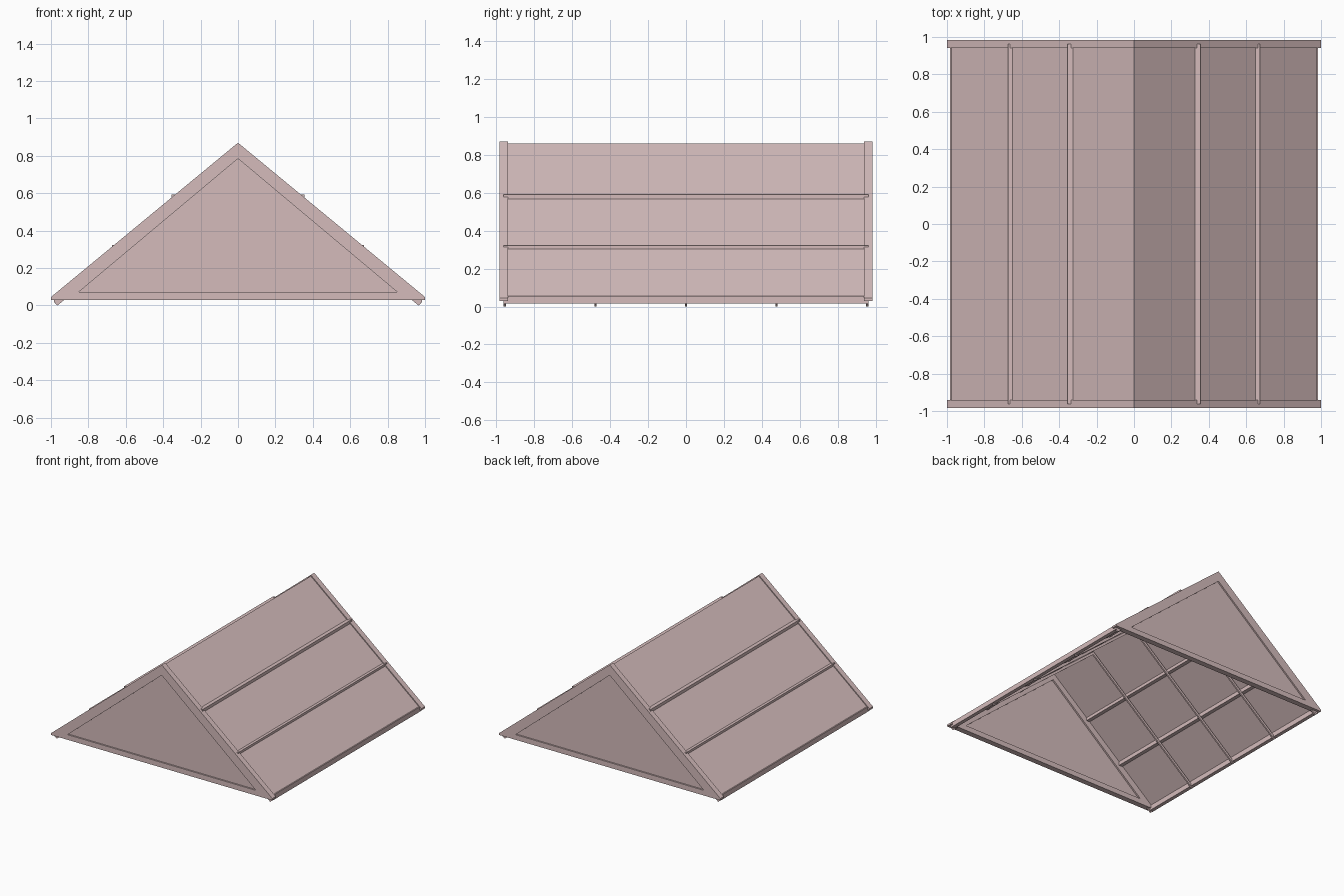
import bpy
import bmesh
from mathutils import Vector

if "Cube" in bpy.data.objects:
    bpy.data.objects.remove(bpy.data.objects["Cube"], do_unlink=True)

# Single dusty pink finish
pink = bpy.data.materials.new("dusty_pink")
pink.use_nodes = True
colour = (0.66, 0.50, 0.50, 1)
pink.diffuse_color = colour
pink.node_tree.nodes["Principled BSDF"].inputs["Base Color"].default_value = colour

SLOPE = 0.825
RIDGE = 0.86


def finish(name, bm):
    bmesh.ops.recalc_face_normals(bm, faces=bm.faces)
    mesh = bpy.data.meshes.new(name)
    bm.to_mesh(mesh)
    bm.free()
    mesh.materials.append(pink)
    obj = bpy.data.objects.new(name, mesh)
    bpy.context.collection.objects.link(obj)
    return obj


def prism(name, profile, y0, y1):
    """Extrude an (x, z) outline along y."""
    bm = bmesh.new()
    face = bm.faces.new([bm.verts.new((x, y0, z)) for x, z in profile])
    ext = bmesh.ops.extrude_face_region(bm, geom=[face])
    verts = [v for v in ext["geom"] if isinstance(v, bmesh.types.BMVert)]
    bmesh.ops.translate(bm, vec=Vector((0, y1 - y0, 0)), verts=verts)
    return finish(name, bm)


def chevron(top, bottom, x_top, x_bottom):
    """Outline of a bent band following both roof slopes."""
    outer = [(-x_top, top - SLOPE * x_top), (0, top), (x_top, top - SLOPE * x_top)]
    inner = [(x_bottom, bottom - SLOPE * x_bottom), (0, bottom),
             (-x_bottom, bottom - SLOPE * x_bottom)]
    return outer + inner


def gable_frame(name, y0, y1):
    """Triangular frame with an open middle."""
    outer = [(-1, 0.03), (1, 0.03), (1, 0.045), (0, 0.87), (-1, 0.045)]
    inner = [(-0.85, 0.072), (0.85, 0.072), (0.85, 0.073), (0, 0.785), (-0.85, 0.073)]
    bm = bmesh.new()
    loops = [[bm.verts.new((x, y, z)) for x, z in outline]
             for outline, y in ((outer, y0), (inner, y0), (inner, y1), (outer, y1))]
    for i in range(4):
        a, b = loops[i], loops[(i + 1) % 4]
        for j in range(5):
            k = (j + 1) % 5
            bm.faces.new((a[j], a[k], b[k], b[j]))
    return finish(name, bm)


# Roof sheet, both slopes
prism("roof_sheet", chevron(RIDGE, RIDGE - 0.015, 0.978, 0.97), -0.95, 0.95)

# Gable ends: frame plus recessed panel
for side, s in (("front", -1), ("back", 1)):
    gable_frame(side + "_gable_frame", s * 0.94, s * 0.985)
    prism(side + "_gable_panel", [(-0.86, 0.065), (0.86, 0.065), (0, 0.795)],
          s * 0.953, s * 0.973)

# Purlins and eave rails, level bars stepping down each slope
for label, x, z in (("upper_purlin", 0.355, 0.592),
                    ("lower_purlin", 0.673, 0.323),
                    ("eave_rail", 0.985, 0.055)):
    for side, s in (("left", 1), ("right", -1)):
        outline = [(s * x, z), (s * (x - 0.03), z),
                   (s * (x - 0.03), z - 0.04), (s * x, z - 0.04)]
        prism(side + "_" + label, outline, -0.963, 0.963)

# Rafters beneath the purlins
for i in range(5):
    y = (i - 2) * 0.478
    prism("rafter_%d" % (i + 1), chevron(0.822, 0.796, 0.98, 0.965),
          y - 0.006, y + 0.006)
